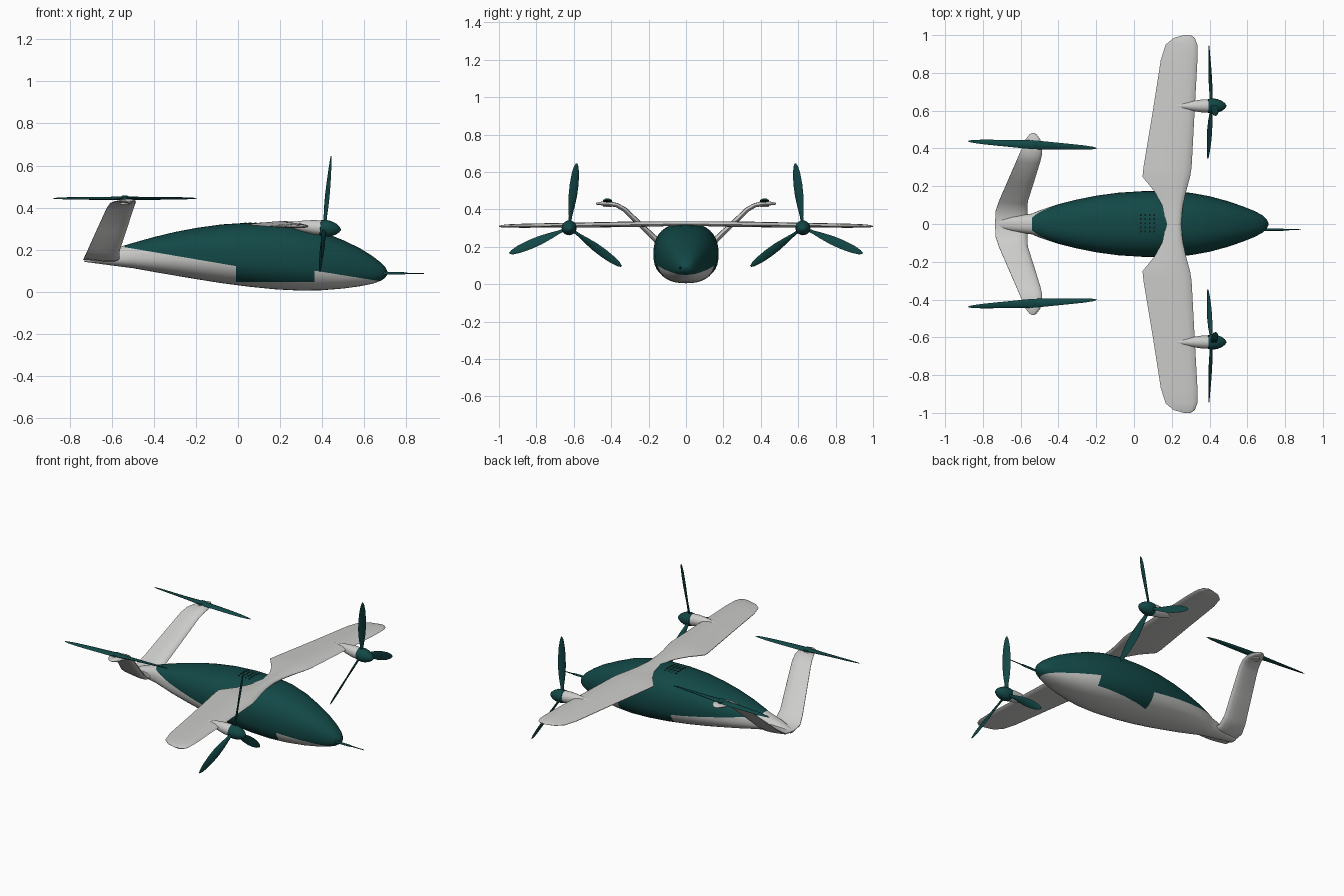
import bpy, bmesh, math
from mathutils import Vector

if "Cube" in bpy.data.objects:
    bpy.data.objects.remove(bpy.data.objects["Cube"], do_unlink=True)


def material(name, rgb):
    m = bpy.data.materials.new(name)
    m.use_nodes = True
    m.diffuse_color = (*rgb, 1)
    b = next(n for n in m.node_tree.nodes if n.type == 'BSDF_PRINCIPLED')
    b.inputs["Base Color"].default_value = (*rgb, 1)
    b.inputs["Roughness"].default_value = 0.6
    return m


GREEN = material("dark teal", (0.006, 0.065, 0.062))
GREY = material("light grey", (0.60, 0.60, 0.59))
BLACK = material("vent black", (0.004, 0.008, 0.008))


def finish(name, bm, mats, angle=40):
    bmesh.ops.recalc_face_normals(bm, faces=bm.faces)
    me = bpy.data.meshes.new(name)
    bm.to_mesh(me)
    bm.free()
    for m in mats:
        me.materials.append(m)
    ob = bpy.data.objects.new(name, me)
    bpy.context.collection.objects.link(ob)
    bpy.ops.object.select_all(action='DESELECT')
    ob.select_set(True)
    bpy.context.view_layer.objects.active = ob
    bpy.ops.object.shade_smooth_by_angle(angle=math.radians(angle))
    return ob


def loft(rings):
    """Skin a list of equal-length point rings and cap both ends."""
    bm = bmesh.new()
    vs = [[bm.verts.new(p) for p in r] for r in rings]
    n = len(vs[0])
    for a, b in zip(vs, vs[1:]):
        for i in range(n):
            j = (i + 1) % n
            bm.faces.new((a[i], a[j], b[j], b[i]))
    bm.faces.new(vs[0])
    bm.faces.new(vs[-1])
    return bm


def lathe(profile, n=20):
    """Body of revolution about the x axis from (x, radius) pairs."""
    return loft([[(x, r * math.cos(i * math.tau / n), r * math.sin(i * math.tau / n))
                  for i in range(n)] for x, r in profile])


# Fuselage: x, top z, bottom z, half width
STATIONS = [
    (-0.73, .152, .142, .02), (-0.64, .19, .13, .04), (-0.54, .22, .117, .055),
    (-0.50, .232, .112, .072), (-0.40, .26, .094, .105), (-0.30, .284, .077, .13),
    (-0.20, .303, .06, .15), (-0.08, .32, .041, .166), (0.05, .328, .024, .174),
    (0.18, .326, .011, .174), (0.30, .312, .005, .165), (0.40, .286, .007, .147),
    (0.50, .245, .015, .12), (0.58, .207, .026, .092), (0.64, .169, .038, .068),
    (0.68, .138, .052, .046), (0.70, .117, .066, .028), (0.712, .094, .084, .007)]


def hull_ring(x, top, bot, hw, n=40, power=2 / 2.35):
    zc = bot + 0.46 * (top - bot)
    ring = []
    for i in range(n):
        a = i * math.tau / n
        c, s = math.cos(a), math.sin(a)
        y = hw * math.copysign(abs(c) ** power, c)
        z = zc + (top - zc if s > 0 else zc - bot) * math.copysign(abs(s) ** power, s)
        ring.append((x, y, z))
    return ring


def paint_line(x):
    """Height where the green upper hull meets the grey belly."""
    if x < -0.54:
        return 1.0
    if x < -0.01:
        return .212 - (x + .54) * .17
    if x < .365:
        return .045
    return .10 - (x - .365) * .16


bm = loft([hull_ring(*s) for s in STATIONS])
cuts = [((-.01, 0, 0), (1, 0, 0)), ((.365, 0, 0), (1, 0, 0)), ((0, 0, .045), (0, 0, 1)),
        ((-.54, 0, .212), (.17, 0, 1)), ((.365, 0, .10), (.16, 0, 1))]
zones = [(-1, 1), (-1, 1), (-.0101, .3651), (-.541, -.0099), (.3649, 1)]
for (co, no), (lo, hi) in zip(cuts, zones):
    faces = [f for f in bm.faces if lo <= f.calc_center_median().x <= hi]
    geom = list({e for f in faces for e in f.edges} | {v for f in faces for v in f.verts}) + faces
    bmesh.ops.bisect_plane(bm, geom=geom, plane_co=Vector(co), plane_no=Vector(no), dist=1e-5)
for f in bm.faces:
    c = f.calc_center_median()
    f.material_index = 0 if c.z > paint_line(c.x) or c.x > .70 else 1
finish("fuselage", bm, [GREEN, GREY], 45)

# Airfoil outline: chord fraction from the nose, height as a fraction of thickness
FOIL = [(0, 0), (.04, .28), (.15, .5), (.35, .58), (.65, .38), (1, .06),
        (1, -.06), (.65, -.28), (.35, -.42), (.15, -.4), (.04, -.25)]


def foil_ring(y, z, le, te, thick, tilt=0):
    t = math.radians(tilt)
    return [(le + (te - le) * u, y - math.sin(t) * v * thick, z + math.cos(t) * v * thick)
            for u, v in FOIL]


def both_sides(half):
    """Mirror stations that start on the centre line."""
    other = [(-s[0], *s[1:5], -s[5]) for s in reversed(half[1:])]
    return [foil_ring(*s) for s in other + half]


# Main wing: y, z, leading x, trailing x, thickness, tilt
wing = [(0, .322, .25, .165, .024, 0), (.06, .322, .255, .16, .024, 0),
        (.10, .321, .26, .148, .025, 0), (.17, .32, .275, .11, .027, 0),
        (.25, .319, .297, .045, .030, 0), (.30, .318, .305, .05, .030, 0),
        (.60, .314, .321, .10, .026, 0), (.87, .311, .336, .142, .022, 0),
        (.95, .31, .335, .168, .018, 0), (.985, .309, .322, .21, .013, 0),
        (1.0, .309, .30, .265, .005, 0)]
finish("main_wing", loft(both_sides(wing)), [GREY])

# Swept V tail with flattened tips
tail = [(0, .152, -.56, -.736, .03, 0), (.07, .16, -.565, -.732, .036, 20),
        (.12, .197, -.562, -.715, .034, 42), (.22, .293, -.53, -.672, .028, 44),
        (.33, .398, -.496, -.624, .026, 40), (.37, .421, -.487, -.607, .024, 20),
        (.41, .428, -.485, -.59, .024, 5), (.45, .43, -.497, -.573, .02, 0),
        (.475, .43, -.517, -.553, .012, 0), (.482, .43, -.53, -.541, .005, 0)]
finish("v_tail", loft(both_sides(tail)), [GREY])


def blade_rings(stations, phase, side=1):
    """Blade along local z, spun about the x axis; stations: radius, chord, thickness, twist."""
    rings = []
    cp, sp = math.cos(phase), math.sin(phase)
    for r, chord, thick, twist in stations:
        t = math.radians(twist) * side
        ring = []
        for i in range(8):
            a = i * math.tau / 8
            u, w = chord / 2 * math.cos(a), thick / 2 * math.sin(a)
            x, y = u * math.sin(t) + w * math.cos(t), u * math.cos(t) - w * math.sin(t)
            ring.append((x, y * cp - r * sp, y * sp + r * cp))
        rings.append(ring)
    return rings


FRONT_BLADE = [(.02, .018, .014, 40), (.06, .022, .012, 38), (.11, .038, .011, 32),
               (.17, .050, .009, 26), (.23, .051, .008, 21), (.29, .042, .006, 17),
               (.33, .026, .005, 14), (.348, .008, .003, 12)]
TAIL_BLADE = [(0, .045, .016, 0), (.03, .046, .016, 4), (.09, .04, .014, 10), (.18, .033, .011, 14),
              (.27, .024, .009, 16), (.32, .014, .006, 16), (.342, .003, .003, 16)]

for side, tag in ((1, "left"), (-1, "right")):
    # Wing nacelle, spinner and three-blade propeller, pitched slightly nose down
    y = side * .625
    parts = [
        finish(tag + "_nacelle", lathe([(-.21, .002), (-.16, .014), (-.10, .027),
                                        (-.05, .034), (-.015, .035)]), [GREY]),
        finish(tag + "_spinner", lathe([(-.022, .03), (-.018, .037), (.005, .040), (.03, .037),
                                        (.055, .027), (.072, .014), (.08, .002)]), [GREEN])]
    for k in range(3):
        phase = side * math.radians(6.6) + k * math.tau / 3
        parts.append(finish(f"{tag}_propeller_blade_{k + 1}",
                            loft(blade_rings(FRONT_BLADE, phase, side)), [GREEN]))
    for ob in parts:
        ob.location = (.41, y, .302)
        ob.rotation_euler = (0, math.radians(5.5), 0)

    # Tail lift rotor: two blades, hub and mount; local x points up
    parts = [finish(tag + "_rotor_mount", lathe([(-.03, .022), (-.006, .026), (-.002, .02)]), [GREY]),
             finish(tag + "_rotor_hub", lathe([(-.008, .024), (.006, .024), (.013, .012)]), [GREEN])]
    for k in range(2):
        phase = math.pi / 2 + k * math.pi
        parts.append(finish(f"{tag}_rotor_blade_{k + 1}",
                            loft(blade_rings(TAIL_BLADE, phase, side)), [GREEN]))
    for ob in parts:
        ob.location = (-.538, side * .42, .444)
        # local x -> up, local y -> lengthwise
        ob.rotation_euler = (0, -math.pi / 2, 0)
        if "blade" in ob.name:
            for v in ob.data.vertices:
                # lay the blade lengthwise with a slight yaw
                p = Vector((v.co.x, v.co.z, v.co.y))
                c, s = math.cos(.055 * side), math.sin(.055 * side)
                v.co = (p.x, p.y * c + p.z * s, p.z * c - p.y * s)
                v.co = (v.co.x, -v.co.y * s + v.co.z * s + v.co.y * s - v.co.z * s + v.co.y, v.co.z)
            # bring the span onto the lengthwise axis
            span_y = max(v.co.y for v in ob.data.vertices) - min(v.co.y for v in ob.data.vertices)
            span_z = max(v.co.z for v in ob.data.vertices) - min(v.co.z for v in ob.data.vertices)
            if span_y > span_z:
                for v in ob.data.vertices:
                    v.co = (v.co.x, v.co.z, -v.co.y)

# Nose probe
probe = finish("nose_probe", lathe([(-.03, .007), (.09, .006), (.095, .0035), (.185, .002)], 10), [GREEN])
probe.location = (.70, -.03, .087)

# Roof vent grid
bm = bmesh.new()
for i in range(4):
    for j in range(5):
        vy = -.04 + j * .022
        made = bmesh.ops.create_cube(bm, size=1)["verts"]
        bmesh.ops.scale(bm, verts=made, vec=(.009, .009, .006))
        bmesh.ops.translate(bm, verts=made, vec=(.035 + i * .024, vy, .3265 - 2 * vy * vy))
finish("roof_vents", bm, [BLACK])
